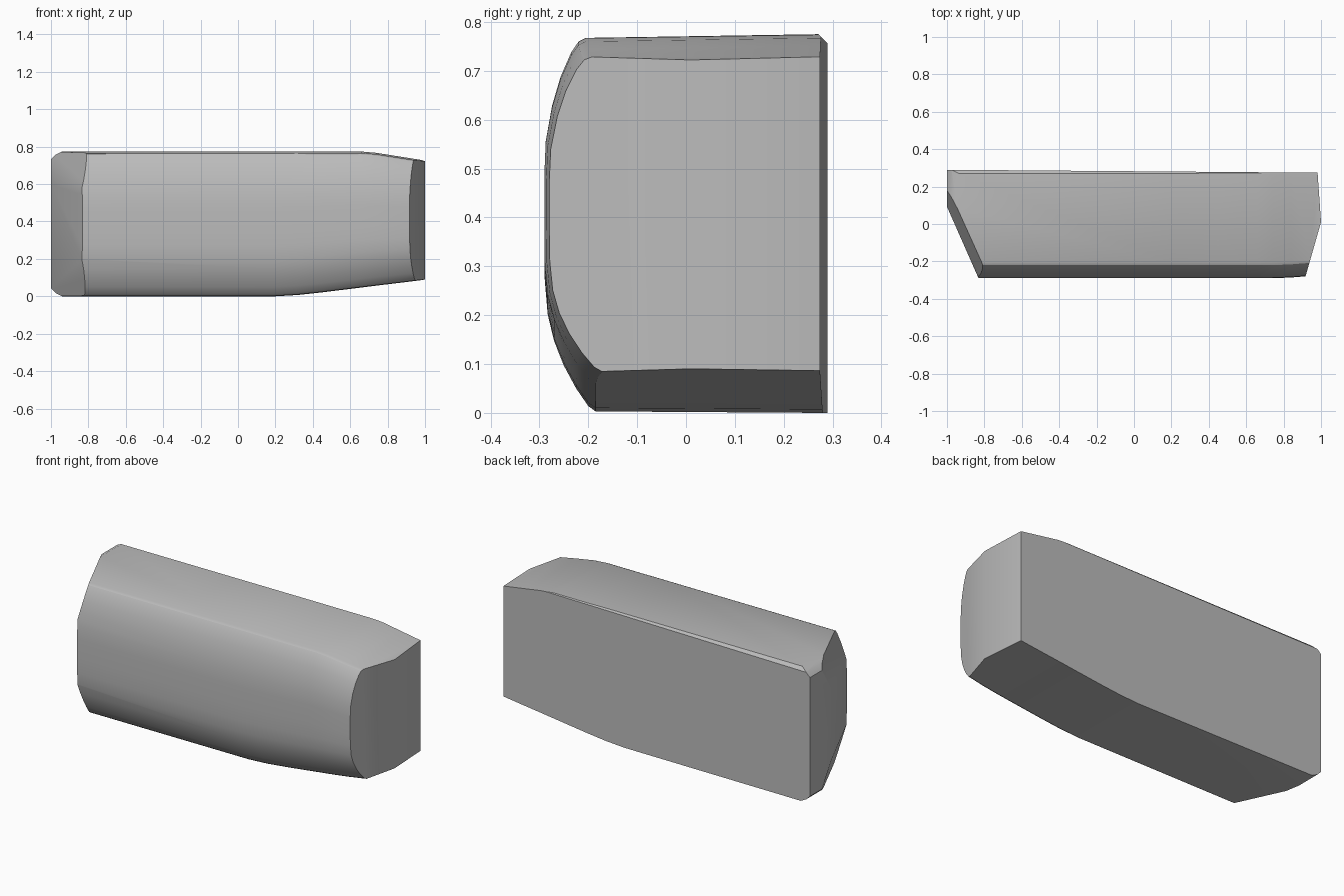
import bpy, bmesh, math
from mathutils import Vector

cube = bpy.data.objects.get("Cube")
if cube:
    bpy.data.objects.remove(cube, do_unlink=True)

grey = bpy.data.materials.new("plain grey")
grey.use_nodes = True
grey.diffuse_color = (0.5, 0.5, 0.5, 1)
grey.node_tree.nodes["Principled BSDF"].inputs["Base Color"].default_value = (0.5, 0.5, 0.5, 1)

# Cross-section: depth y and height fraction, with a bowed front
profile = [(0.28, 0), (-0.185, 0.004), (-0.2, 0.018), (-0.225, 0.065), (-0.25, 0.125),
           (-0.27, 0.19), (-0.283, 0.26), (-0.289, 0.35), (-0.29, 0.45), (-0.29, 0.6),
           (-0.287, 0.7), (-0.274, 0.8), (-0.257, 0.88), (-0.235, 0.95), (-0.22, 0.98),
           (-0.205, 0.99), (0.275, 1)]
# Stations along the length: x, bottom, top, front inset
stations = [(-1.1, 0, 0.775, 0), (0.2, 0, 0.775, 0), (0.32, 0.007, 0.775, 0),
            (0.45, 0.021, 0.774, 0), (0.66, 0.047, 0.774, 0), (0.74, 0.057, 0.767, 0),
            (0.84, 0.069, 0.751, 0.004), (1.1, 0.101, 0.71, 0.025)]

bm = bmesh.new()
rings = []
for x, low, high, inset in stations:
    rings.append([bm.verts.new((x, (y + inset * (y < 0)) if y < 0 else 0.282 - 0.008 * x,
                                low + (high - low) * f)) for y, f in profile])
for a, b in zip(rings, rings[1:]):
    for i in range(len(profile)):
        j = (i + 1) % len(profile)
        bm.faces.new((a[i], a[j], b[j], b[i]))
bm.faces.new(rings[0])
bm.faces.new(rings[-1])
bmesh.ops.recalc_face_normals(bm, faces=bm.faces)


def trim(point, normal):
    """Slice off everything on the normal's side and cap the cut."""
    bmesh.ops.bisect_plane(bm, geom=bm.verts[:] + bm.edges[:] + bm.faces[:],
                           plane_co=point, plane_no=normal, clear_outer=True)
    bmesh.ops.holes_fill(bm, edges=[e for e in bm.edges if e.is_boundary], sides=0)


# Tapered right-hand and left-hand ends
trim((1, 0.01, 0.4), (1, 0.07, 0))
trim((1, 0.01, 0.4), (0.28, -0.08, 0))
trim((-1, 0, 0.4), (-1, 0, 0))
trim((-0.99, 0.07, 0.4), (-0.34, -0.15, 0))
for side in (1, -1):
    mid = 0.387
    trim((-0.86, -0.22, mid + side * 0.2), (-0.92, -0.42, side * 0.27))
    trim((-0.94, 0, mid + side * 0.387), (-0.5, 0, side))
    trim((-0.975, 0, mid + side * 0.37), (-1, 0, side))
# Fine chamfer along the upper back edge
trim((0, 0.272, 0.774), (0, 1, 1))

bmesh.ops.recalc_face_normals(bm, faces=bm.faces)
mesh = bpy.data.meshes.new("body")
bm.to_mesh(mesh)
bm.free()
mesh.materials.append(grey)
body = bpy.data.objects.new("body", mesh)
bpy.context.collection.objects.link(body)
bpy.context.view_layer.objects.active = body
body.select_set(True)
bpy.ops.object.shade_smooth_by_angle(angle=math.radians(28))
